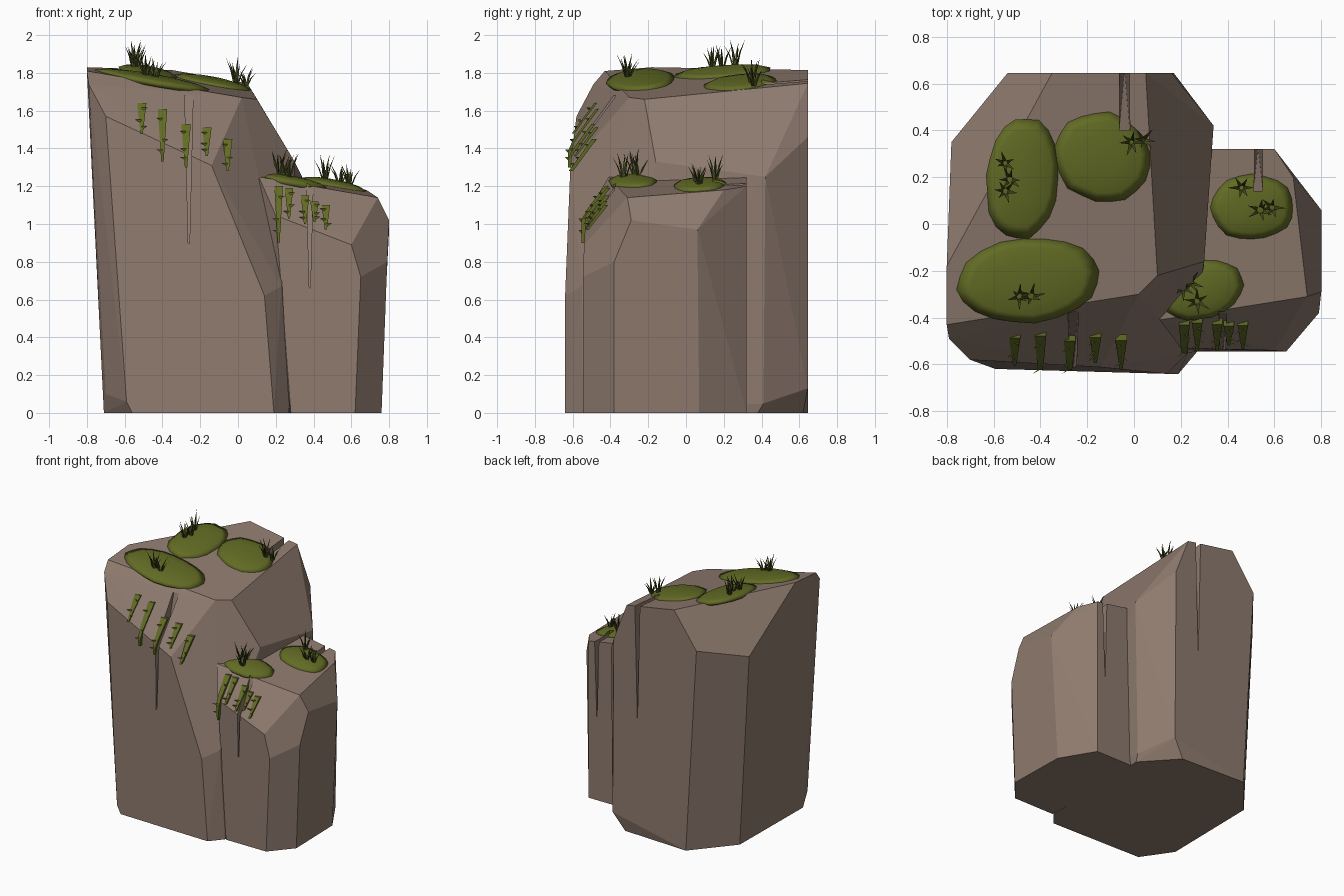
import bpy, bmesh, math, random
from mathutils import Vector

if "Cube" in bpy.data.objects:
    bpy.data.objects.remove(bpy.data.objects["Cube"])

random.seed(4)


def material(name, rgb):
    m = bpy.data.materials.new(name)
    m.diffuse_color = (*rgb, 1)
    m.use_nodes = True
    m.node_tree.nodes["Principled BSDF"].inputs["Base Color"].default_value = m.diffuse_color
    return m


ROCK = material("brown rock", (0.27, 0.195, 0.155))
MOSS = material("olive moss", (0.125, 0.15, 0.018))
GRASS = material("dark grass", (0.06, 0.07, 0.013))


def finish(name, bm, mat, smooth=False):
    bmesh.ops.recalc_face_normals(bm, faces=bm.faces)
    me = bpy.data.meshes.new(name)
    bm.to_mesh(me)
    bm.free()
    me.materials.append(mat)
    for p in me.polygons:
        p.use_smooth = smooth
    ob = bpy.data.objects.new(name, me)
    bpy.context.collection.objects.link(ob)
    return ob


def hull(name, pts, mat):
    bm = bmesh.new()
    vs = [bm.verts.new(p) for p in pts]
    res = bmesh.ops.convex_hull(bm, input=vs)
    junk = {g for g in res["geom_interior"] + res["geom_unused"] if isinstance(g, bmesh.types.BMVert)}
    bmesh.ops.delete(bm, geom=list(junk), context='VERTS')
    bmesh.ops.dissolve_limit(bm, angle_limit=math.radians(2), verts=bm.verts, edges=bm.edges)
    return finish(name, bm, mat)


# Sloping planes of the two rocks: tops, and the front bevels below them
def big_top(x, y):
    return 1.70 - 0.18 * x + 0.08 * y


def small_top(x, y):
    return 1.295 - 0.185 * x + 0.06 * y


def big_front(x, z):
    return max(-0.43 + 0.283 * (x + 0.8) + 0.733 * (z - 1.81), -0.61)


def small_front(x, z):
    return max(-0.41 + 0.291 * (x - 0.11) + 0.757 * (z - 1.25), -0.54)


# Rock bodies
big = hull("tall_rock", [
    (-.71, -.40, 0), (-.56, -.62, 0), (.19, -.64, 0), (.27, -.545, 0), (.30, .38, 0),
    (.08, .62, 0), (-.45, .645, 0), (-.70, .35, 0),
    (-.70, -.47, .10), (-.59, -.62, .06), (.17, .645, .13), (.31, .41, .05),
    (.14, -.64, .62), (.23, -.55, .67), (-.14, -.612, 1.31), (-.70, -.58, 1.57), (-.79, -.49, 1.74),
    (-.80, -.43, 1.81), (.02, -.30, 1.67), (.10, -.22, 1.66), (.30, -.16, 1.33),
    (.34, .42, 1.25), (.16, .645, 1.46), (.05, .645, 1.745), (-.35, .645, 1.815),
    (-.80, -.18, 1.83), (-.54, .645, 1.55), (-.78, .35, 1.46)], ROCK)
small = hull("low_rock", [
    (.28, -.545, 0), (.62, -.545, 0), (.76, -.38, 0), (.75, .07, 0), (.60, .32, 0), (.25, .32, 0),
    (.11, -.41, 1.25), (.74, -.31, 1.14), (.68, .20, 1.18), (.60, .32, 1.2), (.25, .32, 1.26),
    (.80, -.29, 1.02), (.79, -.38, .80), (.80, .06, .97), (.60, -.54, .89), (.65, -.545, .72),
    (.20, -.53, 1.045)], ROCK)


# Moss cushions: low domes lying on a top plane
def cushion(name, cx, cy, rx, ry, rot, top):
    bm = bmesh.new()
    rings = []
    n = 20
    wob = [random.uniform(0.96, 1.04) for _ in range(n)]
    for r, h in ((0.9, -0.02), (1, 0.002), (0.8, 0.017), (0.45, 0.027)):
        ring = []
        for i in range(n):
            t = 2 * math.pi * i / n
            u, v = rx * r * wob[i] * math.cos(t), ry * r * wob[i] * math.sin(t)
            x = cx + u * math.cos(rot) - v * math.sin(rot)
            y = cy + u * math.sin(rot) + v * math.cos(rot)
            ring.append(bm.verts.new((x, y, top(x, y) + h)))
        rings.append(ring)
    for a, b in zip(rings, rings[1:]):
        for i in range(n):
            j = (i + 1) % n
            bm.faces.new((a[i], a[j], b[j], b[i]))
    bm.faces.new(rings[0])
    tip = bm.verts.new((cx, cy, top(cx, cy) + 0.03))
    for i in range(n):
        bm.faces.new((rings[-1][i], rings[-1][(i + 1) % n], tip))
    return finish(name, bm, MOSS, True)


cushion("moss_front", -.45, -.24, .31, .18, .13, big_top)
cushion("moss_left", -.478, .195, .155, .26, -.08, big_top)
moss_back = cushion("moss_back", -.135, .285, .21, .19, -.5, big_top)
moss_low_front = cushion("moss_low_front", .29, -.285, .18, .12, .35, small_top)
moss_low_back = cushion("moss_low_back", .505, .07, .18, .14, 0, small_top)


# Cracks: tapering wedges cut down a rock face; side -1 is front, +1 back
def crack(targets, x, side, path):
    pts = []
    for y, z, w in path:
        for dx in (-w, w):
            pts += [(x + dx, y, z), (x + dx, side * 0.9, z)]
    y, z, w = path[0]
    if side > 0:
        for dx in (-w, w):
            pts += [(x + dx, y, z + 0.2), (x + dx, side * 0.9, z + 0.2)]
    cutter = hull("crack_cutter", pts, ROCK)
    cutter.hide_render = True
    for ob in targets:
        mod = ob.modifiers.new("crack", 'BOOLEAN')
        mod.operation = 'DIFFERENCE'
        mod.solver = 'EXACT'
        mod.object = cutter
        deps = bpy.context.evaluated_depsgraph_get()
        me = bpy.data.meshes.new_from_object(ob.evaluated_get(deps))
        ob.modifiers.clear()
        ob.data = me
    bpy.data.objects.remove(cutter)


crack([big], -.26, -1, [(-.372, 1.68, .022), (-.53, 1.32, .014), (-.635, .8, .001)])
crack([small, moss_low_front], .38, -1, [(-.365, 1.235, .018), (-.47, 1.0, .011), (-.545, .6, .001)])
crack([big, moss_back], -.04, 1, [(.40, 1.70, .022), (.645, .9, .001)])
crack([small, moss_low_back], .53, 1, [(.14, 1.17, .02), (.32, .62, .001)])


# Hanging moss: tapered ribbons following the front bevel, with tiny side leaves
def hanging(bm, x, z0, z1, w, front):
    prev = None
    for k in range(6):
        t = k / 5
        z = z0 + (z1 - z0) * t
        hw = w * (1 - 0.75 * t) / 2
        y = front(x, z)
        cur = [bm.verts.new((x + sx * hw, y + dy, z)) for sx, dy in ((-1, -.014), (1, -.014), (1, .01), (-1, .01))]
        if prev:
            for i in range(4):
                j = (i + 1) % 4
                bm.faces.new((prev[i], prev[j], cur[j], cur[i]))
        else:
            bm.faces.new(cur)
        if k in (1, 3, 4):
            s = random.choice((-1, 1))
            a, b, c, d = (bm.verts.new((x + dx, y + dy, z + dz)) for dx, dy, dz in (
                (0, -.012, .008), (0, -.012, -.012), (s * .032, -.03, .008), (0, -.002, 0)))
            for f in ((a, b, c), (b, d, c), (d, a, c), (a, d, b)):
                bm.faces.new(f)
        prev = cur
    bm.faces.new(prev)


bm = bmesh.new()
for x, z0, z1 in ((-.51, 1.64, 1.48), (-.40, 1.61, 1.33), (-.275, 1.53, 1.30), (-.165, 1.51, 1.36), (-.055, 1.45, 1.28)):
    hanging(bm, x, z0, z1, .05, big_front)
finish("hanging_moss_tall", bm, MOSS)
bm = bmesh.new()
for x, z0, z1 in ((.215, 1.20, .90), (.27, 1.19, 1.03), (.355, 1.15, 1.0), (.405, 1.12, 1.01), (.465, 1.10, .97)):
    hanging(bm, x, z0, z1, .045, small_front)
finish("hanging_moss_low", bm, MOSS)


# Grass tufts: bent three-sided blades fanning out of a point
def tuft(bm, x, y, z, h):
    start = random.uniform(0, 6)
    for i in range(6):
        a = start + i * math.pi / 3 + random.uniform(-.3, .3)
        out, side = Vector((math.cos(a), math.sin(a), 0)), Vector((-math.sin(a), math.cos(a), 0))
        reach, tall = random.uniform(.03, .06), h * random.uniform(.6, 1)
        base = Vector((x, y, z)) + out * .006
        mid = base + out * reach * .4 + Vector((0, 0, tall * .55))
        tip = bm.verts.new(base + out * reach + Vector((0, 0, tall)))
        low, up = ([bm.verts.new(c + side * w), bm.verts.new(c - side * w), bm.verts.new(c + out * w)]
                   for c, w in ((base, .008), (mid, .006)))
        for k in range(3):
            j = (k + 1) % 3
            bm.faces.new((low[k], low[j], up[j], up[k]))
            bm.faces.new((up[k], up[j], tip))
        bm.faces.new(low)


TALL_SPOTS = [(-.55, .26, .14), (-.53, .19, .12), (-.55, .14, .12), (-.49, -.31, .12),
              (-.44, -.31, .11), (-.01, .35, .13), (.04, .36, .09)]
LOW_SPOTS = [(.21, -.27, .14), (.24, -.25, .13), (.27, -.33, .13),
             (.46, .155, .13), (.54, .06, .10), (.59, .07, .12)]
for name, top, spots in (("grass_tall", big_top, TALL_SPOTS), ("grass_low", small_top, LOW_SPOTS)):
    bm = bmesh.new()
    for x, y, h in spots:
        tuft(bm, x, y, top(x, y) + .01, h + .015)
    finish(name, bm, GRASS)
